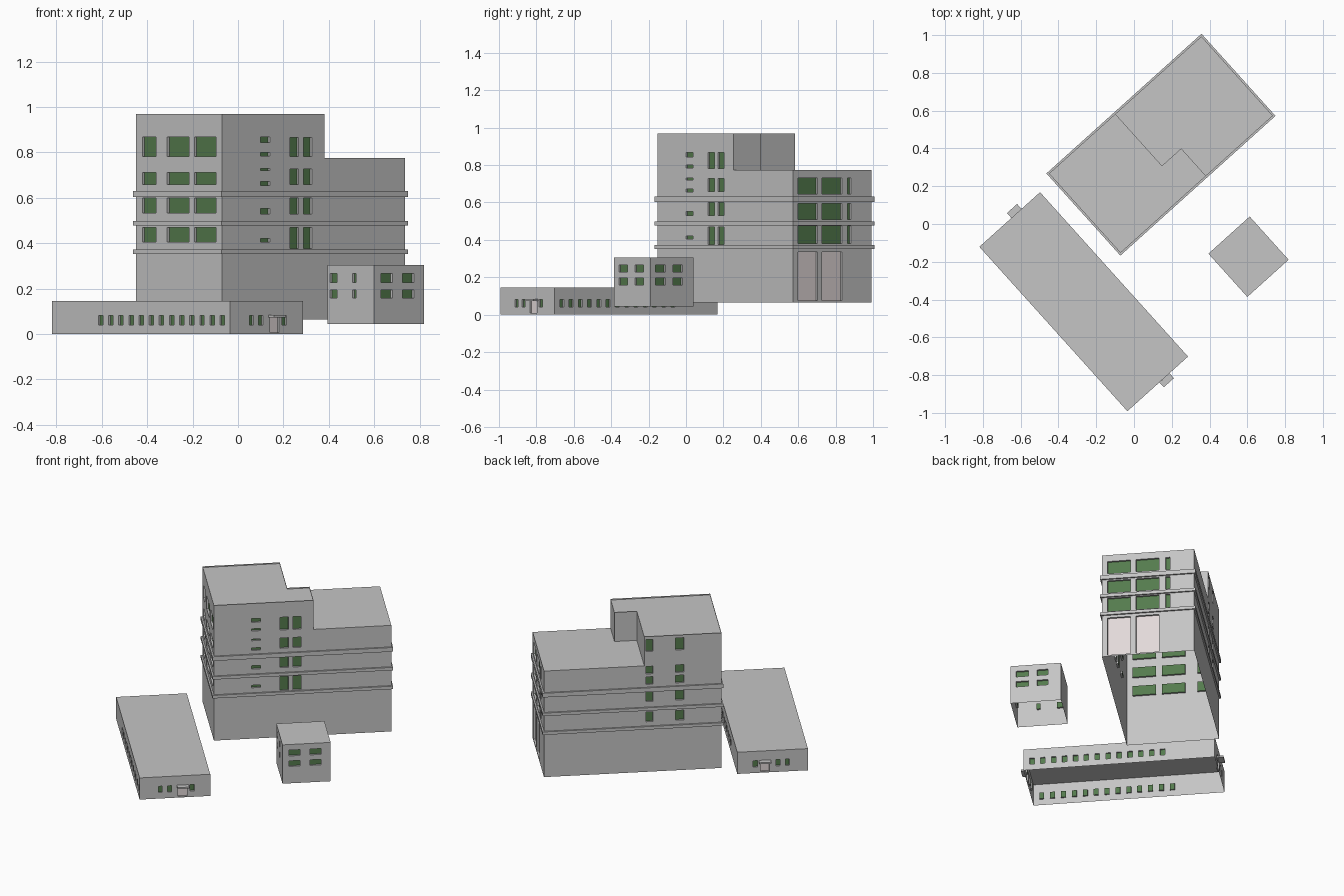
import bpy, bmesh, math
from mathutils import Vector

if "Cube" in bpy.data.objects:
    bpy.data.objects.remove(bpy.data.objects["Cube"], do_unlink=True)

ANGLE = math.radians(42)


def material(name, rgb):
    m = bpy.data.materials.new(name)
    m.use_nodes = True
    m.diffuse_color = (*rgb, 1)
    m.node_tree.nodes["Principled BSDF"].inputs["Base Color"].default_value = (*rgb, 1)
    return m


MATS = [material("concrete_grey", (0.56, 0.56, 0.56)),
        material("window_green", (0.09, 0.2, 0.075)),
        material("door_white", (0.76, 0.69, 0.69))]


def finish(name, bm, corner):
    mesh = bpy.data.meshes.new(name)
    bm.to_mesh(mesh)
    bm.free()
    for m in MATS:
        mesh.materials.append(m)
    ob = bpy.data.objects.new(name, mesh)
    ob.location = (*corner, 0)
    ob.rotation_euler.z = ANGLE
    bpy.context.collection.objects.link(ob)
    return ob


def grid(cols, rows, mat=1):
    """Openings at every crossing of column spans and row spans."""
    return [(*c, *r, mat) for c in cols for r in rows]


def flip(cols, length):
    """Measure spans from the other end of a wall."""
    return [(length - b, length - a) for a, b in cols]


def add_wall(bm, p, q, z0, z1, openings, depth):
    """Flat wall from p to q with recessed coloured openings."""
    p, q = Vector((*p, 0)), Vector((*q, 0))
    length = (q - p).length
    along = (q - p).normalized()
    inward = Vector((-along.y, along.x, 0))
    xs = sorted({0, length} | {x for o in openings for x in o[:2]})
    zs = sorted({z0, z1} | {z for o in openings for z in o[2:4]})
    v = [[bm.verts.new(p + along * x + Vector((0, 0, z))) for z in zs] for x in xs]
    glazed = {}
    for i in range(len(xs) - 1):
        for j in range(len(zs) - 1):
            f = bm.faces.new((v[i][j], v[i + 1][j], v[i + 1][j + 1], v[i][j + 1]))
            cx, cz = (xs[i] + xs[i + 1]) / 2, (zs[j] + zs[j + 1]) / 2
            for a, b, lo, hi, mat in openings:
                if a < cx < b and lo < cz < hi:
                    glazed.setdefault(mat, []).append(f)
    for mat, faces in glazed.items():
        out = bmesh.ops.extrude_face_region(bm, geom=faces)["geom"]
        bmesh.ops.delete(bm, geom=[f for f in faces if f.is_valid], context="FACES_ONLY")
        bmesh.ops.translate(bm, vec=inward * depth,
                            verts=[g for g in out if isinstance(g, bmesh.types.BMVert)])
        for g in out:
            if isinstance(g, bmesh.types.BMFace):
                g.material_index = mat


def building(name, corner, plan, z0, z1, openings={}, depth=0.012, rim=0, floor=False):
    """Walls around a plan, plus a roof; open underneath unless floor is set."""
    bm = bmesh.new()
    for i, p in enumerate(plan):
        add_wall(bm, p, plan[(i + 1) % len(plan)], z0, z1, openings.get(i, []), depth)
    roof = bm.faces.new([bm.verts.new((*p, z1)) for p in plan])
    if rim:
        bmesh.ops.inset_region(bm, faces=[roof], thickness=0.006, use_boundary=True)
        out = bmesh.ops.extrude_face_region(bm, geom=[roof])["geom"]
        bmesh.ops.translate(bm, vec=(0, 0, -rim),
                            verts=[g for g in out if isinstance(g, bmesh.types.BMVert)])
        if roof.is_valid:
            bm.faces.remove(roof)
    if floor:
        bm.faces.new([bm.verts.new((*p, z0)) for p in reversed(plan)])
    bmesh.ops.remove_doubles(bm, verts=bm.verts, dist=0.0001)
    return finish(name, bm, corner)


def rect(a, b, c, d):
    return [(a, c), (b, c), (b, d), (a, d)]


def ledge(name, corner, length, width, z0, z1, out=0.01):
    """Thin band running around the outside of a rectangular plan."""
    bm = bmesh.new()
    rings = [[bm.verts.new((*p, z)) for p in plan] for plan, z in (
        (rect(0, length, 0, width), z0),
        (rect(-out, length + out, -out, width + out), z0),
        (rect(-out, length + out, -out, width + out), z1),
        (rect(0, length, 0, width), z1))]
    for lo, hi in zip(rings, rings[1:]):
        for i in range(4):
            k = (i + 1) % 4
            bm.faces.new((lo[i], lo[k], hi[k], hi[i]))
    return finish(name, bm, corner)


# Tower: wall order is south-east, north-east, north-west, south-west
L, W = 1.085, 0.565
TOWER = (-0.0715, -0.153)
BASE, STEP, TOP = 0.065, 0.775, 0.97
slits, tall = [(0.229, 0.285)], [(0.405, 0.456), (0.484, 0.534)]
side_cols = flip([(0.42, 0.46), (0.23, 0.28)], L)
big_cols = flip([(0.434, 0.523), (0.217, 0.359), (0.037, 0.18)], W)
end_cols = [(0.034, 0.175), (0.209, 0.35), (0.39, 0.417)]

building("tower_lower", TOWER, rect(0, L, 0, W), BASE, STEP, {
    0: grid(slits, [(0.405, 0.422), (0.53, 0.553), (0.655, 0.672), (0.72, 0.73)])
       + grid(tall, [(0.376, 0.47), (0.53, 0.6), (0.66, 0.728)]),
    1: grid(end_cols, [(0.38, 0.473), (0.51, 0.595), (0.645, 0.73)])
       + grid(end_cols[:2], [(0.075, 0.335)], 2),
    2: grid(side_cols, [(0.4, 0.465), (0.535, 0.6), (0.65, 0.7), (0.72, 0.77)]),
    3: grid(big_cols, [(0.405, 0.47), (0.533, 0.6), (0.66, 0.712)])})

# Stepped top storey
notch = [(0, 0), (0.609, 0), (0.609, 0.196), (0.472, 0.196), (0.472, W), (0, W)]
building("tower_top_storey", TOWER, notch, STEP, TOP, {
    0: grid(slits, [(0.785, 0.8), (0.843, 0.868)]) + grid(tall, [(0.782, 0.867)]),
    4: grid(flip([(0.42, 0.46), (0.23, 0.28)], 0.472), [(0.87, 0.95)]),
    5: grid(big_cols, [(0.782, 0.868)])}, rim=0.008)

for n, (z0, z1) in enumerate([(0.352, 0.372), (0.478, 0.498), (0.603, 0.631)]):
    ledge(f"tower_ledge_{n + 1}", TOWER, L, W, z0, z1)

# Long low hall
HL, HW = 0.432, 1.171
HALL = (-0.035, -0.991)
hall_cols = [(0.037 + 0.0667 * i, 0.066 + 0.0667 * i) for i in range(13)]
end_windows = [(0.114, 0.138), (0.17, 0.196), (0.308, 0.335)]
row = [(0.04, 0.082)]
door = [(0.236, 0.29)]
building("hall", HALL, rect(0, HL, 0, HW), 0, 0.145, {
    0: grid(end_windows, row) + grid(door, [(0.008, 0.072)], 2),
    1: grid(hall_cols, row),
    2: grid(flip(end_windows, HL), row) + grid(flip(door, HL), [(0.008, 0.072)], 2),
    3: grid(flip(hall_cols, HW), row)}, depth=0.01)

# Door canopies at both ends of the hall
for name, y0, y1 in (("front_canopy", -0.035, 0), ("rear_canopy", HW, HW + 0.035)):
    building(name, HALL, rect(0.228, 0.3, y0, y1), 0.073, 0.083, floor=True)

# Small annex
AL, AW = 0.294, 0.308
pair = [(0.04, 0.108), (0.168, 0.236)]
rows = [(0.158, 0.195), (0.228, 0.267)]
building("annex", (0.6, -0.386), rect(0, AL, 0, AW), 0.045, 0.305, {
    0: grid(pair, rows),
    1: grid([(0.034, 0.108), (0.162, 0.23)], rows),
    3: grid(flip([(0.12, 0.142), (0.245, 0.29)], AW), rows)})
